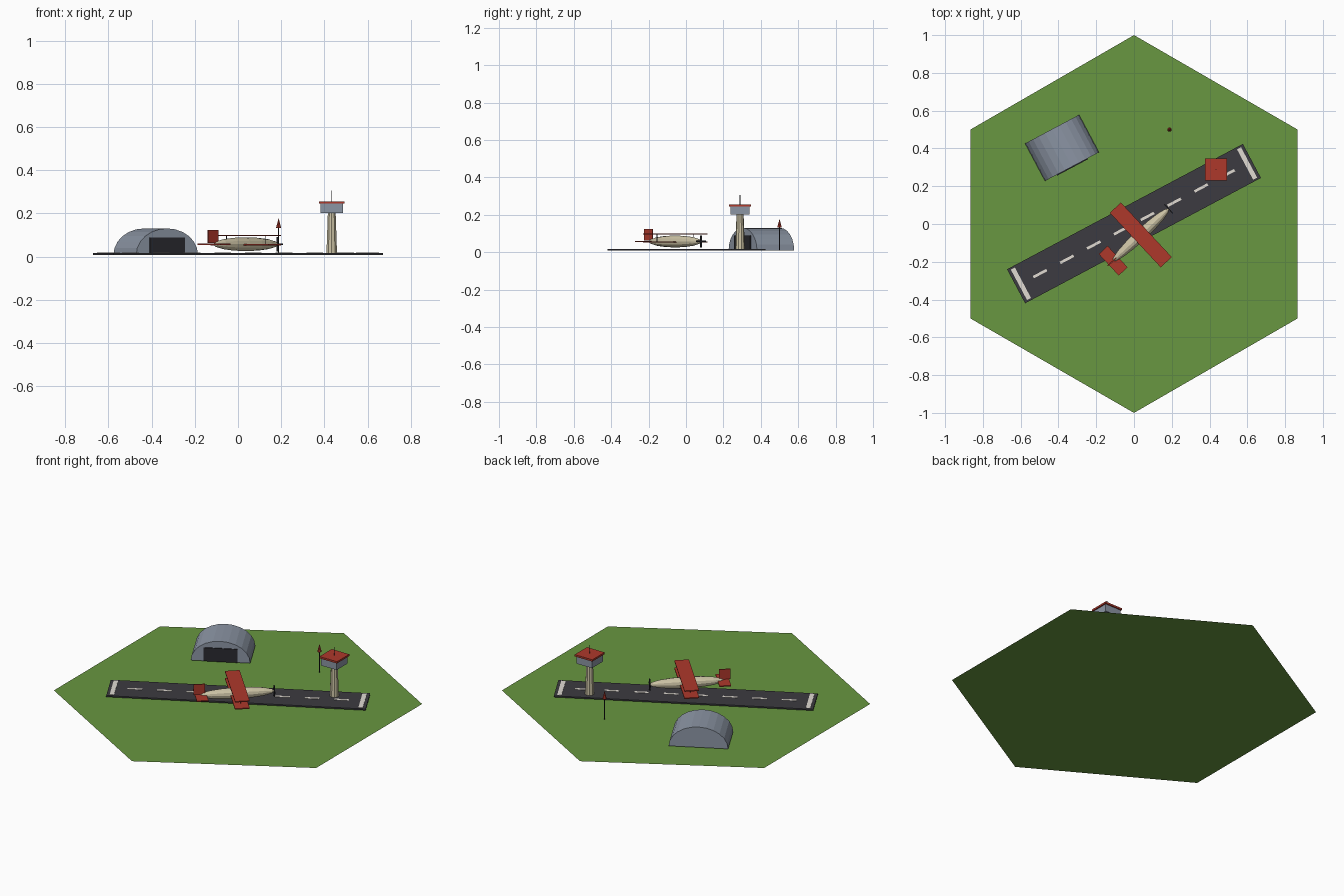
import bpy, bmesh, math
from mathutils import Matrix

cube = bpy.data.objects.get("Cube")
if cube:
    bpy.data.objects.remove(cube, do_unlink=True)


def material(name, r, g, b):
    m = bpy.data.materials.new(name)
    m.use_nodes = True
    m.diffuse_color = (r, g, b, 1)
    bsdf = next(n for n in m.node_tree.nodes if n.type == 'BSDF_PRINCIPLED')
    bsdf.inputs["Base Color"].default_value = (r, g, b, 1)
    return m


GRASS = material("grass green", 0.14, 0.31, 0.052)
ASPHALT = material("asphalt grey", 0.045, 0.044, 0.052)
PAINT = material("marking white", 0.75, 0.71, 0.65)
METAL = material("blue grey metal", 0.26, 0.30, 0.37)
RED = material("red", 0.42, 0.040, 0.024)
CREAM = material("cream", 0.61, 0.55, 0.38)
DARK = material("near black", 0.022, 0.022, 0.028)

FLOOR = 0.008  # height of the ground-standing parts


def frame(x, y, z, degrees=0):
    """Local frame of a part group: position and heading."""
    return Matrix.Translation((x, y, z)) @ Matrix.Rotation(math.radians(degrees), 4, 'Z')


def finish(name, bm, mat, base):
    bmesh.ops.recalc_face_normals(bm, faces=bm.faces)
    mesh = bpy.data.meshes.new(name)
    bm.to_mesh(mesh)
    bm.free()
    mesh.materials.append(mat)
    obj = bpy.data.objects.new(name, mesh)
    obj.matrix_world = base
    bpy.context.collection.objects.link(obj)
    return obj


def box(name, mat, base, centre, size):
    bm = bmesh.new()
    bmesh.ops.create_cube(bm, size=1)
    bmesh.ops.scale(bm, vec=size, verts=bm.verts)
    bmesh.ops.translate(bm, vec=centre, verts=bm.verts)
    return finish(name, bm, mat, base)


def column(name, mat, base, z0, z1, r0, r1, sides, x=0, y=0):
    """Upright cylinder or cone between two heights."""
    bm = bmesh.new()
    bmesh.ops.create_cone(bm, cap_ends=True, segments=sides, radius1=r0, radius2=r1, depth=z1 - z0)
    bmesh.ops.translate(bm, vec=(x, y, (z0 + z1) / 2), verts=bm.verts)
    return finish(name, bm, mat, base)


# Ground: a single hexagon with points at front and back
bm = bmesh.new()
bmesh.ops.create_circle(bm, cap_ends=True, segments=6, radius=1)
bmesh.ops.rotate(bm, matrix=Matrix.Rotation(math.radians(30), 3, 'Z'), verts=bm.verts)
if max(v.co.y for v in bm.verts) < 0.99:
    bmesh.ops.rotate(bm, matrix=Matrix.Rotation(math.radians(30), 3, 'Z'), verts=bm.verts)
ground = finish("ground", bm, GRASS, Matrix())
if ground.data.polygons[0].normal.z < 0:
    ground.data.flip_normals()

# Runway with centre dashes and end bars
strip = frame(0, 0.002, FLOOR, 28)
box("runway", ASPHALT, strip, (0, 0, 0.004), (1.414, 0.204, 0.008))
for i in range(8):
    box(f"centre_dash_{i + 1}", PAINT, strip, ((i - 3.5) * 0.161, 0, 0.009), (0.08, 0.014, 0.002))
for side, x in (("west", -0.678), ("east", 0.678)):
    box(f"end_bar_{side}", PAINT, strip, (x, 0, 0.009), (0.024, 0.182, 0.002))

# Hangar: extruded flattened half-round arch
shed = frame(-0.381, 0.403, FLOOR, 28)
WIDE, HIGH, DEEP, STEPS = 0.162, 0.122, 0.225, 12
bm = bmesh.new()
arch = [bm.verts.new((WIDE * math.cos(math.pi * i / STEPS), -DEEP / 2,
                      HIGH * math.sin(math.pi * i / STEPS))) for i in range(STEPS + 1)]
front = bm.faces.new(arch)
out = bmesh.ops.extrude_face_region(bm, geom=[front], use_keep_orig=True)
bmesh.ops.translate(bm, vec=(0, DEEP, 0),
                    verts=[g for g in out["geom"] if isinstance(g, bmesh.types.BMVert)])
finish("hangar", bm, METAL, shed)
box("hangar_door", DARK, shed, (0, -DEEP / 2 - 0.002, 0.041), (0.184, 0.006, 0.08))

# Control tower
tower = frame(0.434, 0.289, 0)
column("tower_shaft", CREAM, tower, FLOOR, 0.202, 0.026, 0.019, 10)
box("tower_cab", METAL, tower, (0, 0, 0.223), (0.103, 0.103, 0.044))
box("tower_roof", RED, tower, (0, 0, 0.25), (0.116, 0.116, 0.011))
column("tower_antenna", DARK, tower, 0.255, 0.305, 0.002, 0.002, 6)

# Wind marker pole
marker = frame(0.188, 0.5, 0)
column("marker_pole", DARK, marker, FLOOR, 0.15, 0.003, 0.003, 6)
column("marker_cone", RED, marker, 0.132, 0.178, 0.012, 0, 8)

# Biplane: nose along local +x
plane = frame(0.036, -0.058, 0.057, 43)
bm = bmesh.new()
bmesh.ops.create_uvsphere(bm, u_segments=12, v_segments=8, radius=1)
bmesh.ops.rotate(bm, matrix=Matrix.Rotation(math.radians(90), 3, 'Y'), verts=bm.verts)
bmesh.ops.scale(bm, vec=(0.205, 0.031, 0.032), verts=bm.verts)
finish("fuselage", bm, CREAM, plane)
for name, z in (("lower_wing", -0.003), ("upper_wing", 0.04)):
    box(name, RED, plane, (0, 0, z), (0.08, 0.395, 0.006))
for side, y in (("left", 0.132), ("right", -0.132)):
    column(f"wing_strut_{side}", DARK, plane, -0.002, 0.04, 0.002, 0.002, 6, y=y)
box("tailplane", RED, plane, (-0.2, 0, 0), (0.064, 0.155, 0.006))
box("tail_fin", RED, plane, (-0.208, 0, 0.036), (0.064, 0.006, 0.06))

# Propeller with two crossed blades
box("propeller_upright_blade", DARK, plane, (0.202, 0, 0), (0.005, 0.008, 0.066))
box("propeller_level_blade", DARK, plane, (0.202, 0, 0), (0.005, 0.066, 0.008))
